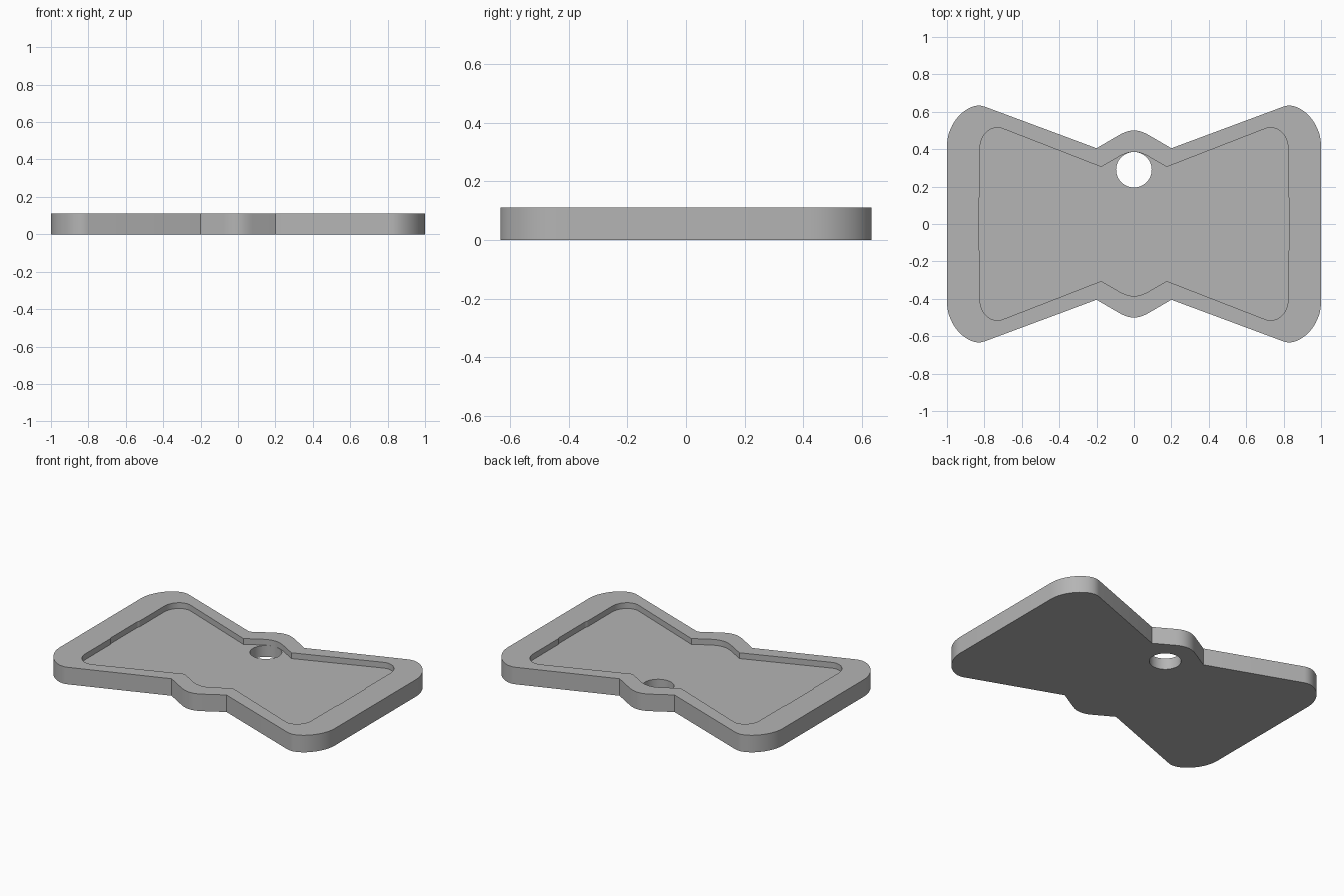
import bpy, bmesh, math
from mathutils.geometry import interpolate_bezier
from mathutils import Vector

cube = bpy.data.objects.get("Cube")
if cube:
    bpy.data.objects.remove(cube, do_unlink=True)

HEIGHT, FLOOR = 0.112, 0.074

grey = bpy.data.materials.new("plain grey")
grey.use_nodes = True
colour = (0.46, 0.46, 0.46, 1)
grey.diffuse_color = colour
grey.node_tree.nodes["Principled BSDF"].inputs["Base Color"].default_value = colour


def curve(*pts):
    return [p.to_2d() for p in interpolate_bezier(*[Vector((x, y, 0)) for x, y in pts], 14)]


def full_outline(quarter):
    """Mirror a quarter (from the x side up to the y axis) into a closed loop."""
    half = quarter + [Vector((-p.x, p.y)) for p in reversed(quarter[:-1])]
    return half + [-p for p in half]


def prism(name, outline, bottom, top):
    bm = bmesh.new()
    face = bm.faces.new([bm.verts.new((p.x, p.y, bottom)) for p in outline])
    ext = bmesh.ops.extrude_face_region(bm, geom=[face])
    verts = [v for v in ext["geom"] if isinstance(v, bmesh.types.BMVert)]
    bmesh.ops.translate(bm, verts=verts, vec=(0, 0, top - bottom))
    bmesh.ops.recalc_face_normals(bm, faces=bm.faces)
    mesh = bpy.data.meshes.new(name)
    bm.to_mesh(mesh)
    bm.free()
    mesh.materials.append(grey)
    obj = bpy.data.objects.new(name, mesh)
    bpy.context.collection.objects.link(obj)
    return obj


# Bow-shaped outer plate: rounded corner, waist notch, centre bump
outer = (curve((1, 0.42), (1, 0.55), (0.88, 0.659), (0.8, 0.628))
         + [Vector((0.2, 0.405))]
         + curve((0.08, 0.475), (0.05, 0.4925), (0.025, 0.5), (0, 0.5)))
plate = prism("bow_plate", full_outline(outer), 0, HEIGHT)

# Recess in the top, following the same shape
inner = ([Vector((0.828, 0.14)), Vector((0.823, 0.15))]
         + curve((0.823, 0.41), (0.823, 0.48), (0.76, 0.534), (0.7, 0.509))
         + [Vector((0.175, 0.305))]
         + curve((0.075, 0.363), (0.047, 0.378), (0.025, 0.385), (0, 0.385)))
recess = prism("recess_cutter", full_outline(inner), FLOOR, HEIGHT + 0.1)

# Round hanging hole
ring = [Vector((0.095 * math.cos(a), 0.29 + 0.095 * math.sin(a)))
        for a in (math.tau * i / 48 for i in range(48))]
hole = prism("hole_cutter", ring, -0.1, HEIGHT + 0.2)

for cutter in (recess, hole):
    mod = plate.modifiers.new(cutter.name, 'BOOLEAN')
    mod.operation = 'DIFFERENCE'
    mod.solver = 'EXACT'
    mod.object = cutter

# Bake the cuts, then drop the cutters
bpy.context.view_layer.update()
cut = bpy.data.meshes.new_from_object(
    plate.evaluated_get(bpy.context.evaluated_depsgraph_get()))
plate.modifiers.clear()
plate.data = cut
for cutter in (recess, hole):
    bpy.data.objects.remove(cutter, do_unlink=True)

# Smooth the rounded walls, keep the rims sharp
bpy.ops.object.select_all(action='DESELECT')
plate.select_set(True)
bpy.context.view_layer.objects.active = plate
bpy.ops.object.shade_smooth_by_angle(angle=math.radians(25))
